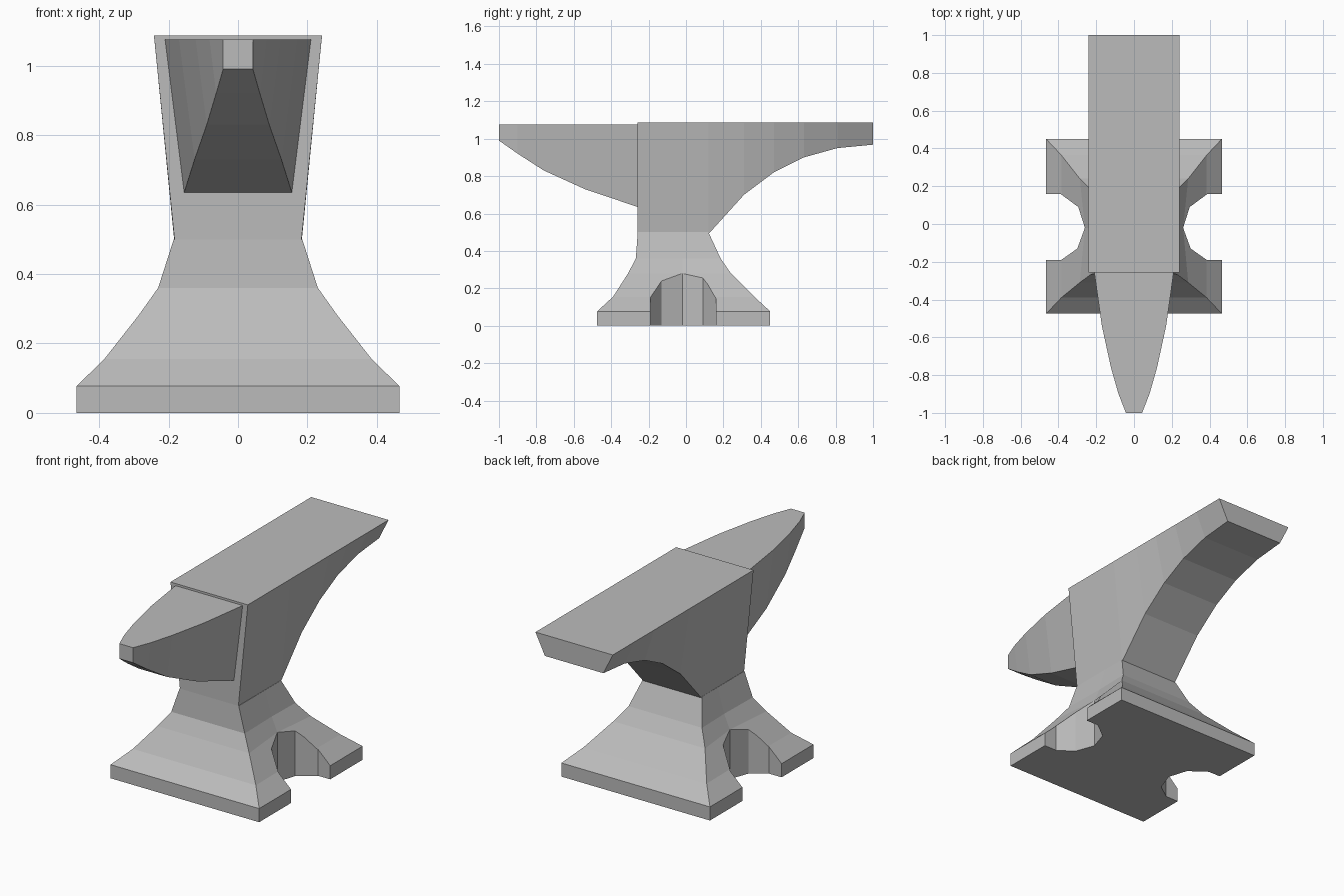
import bpy
import bmesh

cube = bpy.data.objects.get("Cube")
if cube:
    bpy.data.objects.remove(cube, do_unlink=True)

steel = bpy.data.materials.new("grey steel")
steel.use_nodes = True
GREY = (0.5, 0.5, 0.5, 1)
steel.diffuse_color = GREY
steel.node_tree.nodes["Principled BSDF"].inputs["Base Color"].default_value = GREY


def loft(name, rings):
    """Skin a closed solid through rings that have equal point counts."""
    bm = bmesh.new()
    loops = [[bm.verts.new(p) for p in ring] for ring in rings]
    n = len(loops[0])
    for a, b in zip(loops, loops[1:]):
        for i in range(n):
            j = (i + 1) % n
            bm.faces.new((a[i], a[j], b[j], b[i]))
    bm.faces.new(loops[0][::-1])
    bm.faces.new(loops[-1])
    bmesh.ops.recalc_face_normals(bm, faces=bm.faces)
    mesh = bpy.data.meshes.new(name)
    bm.to_mesh(mesh)
    bm.free()
    mesh.materials.append(steel)
    obj = bpy.data.objects.new(name, mesh)
    bpy.context.collection.objects.link(obj)
    return obj


# Flared foot and waist: height, corner x, mid-side x, front y, back y
foot_levels = [
    (0.00, 0.465, 0.465, -0.475, 0.45),
    (0.077, 0.465, 0.465, -0.475, 0.45),
    (0.155, 0.385, 0.38, -0.39, 0.365),
    (0.28, 0.287, 0.26, -0.31, 0.24),
    (0.36, 0.23, 0.225, -0.268, 0.185),
    (0.50, 0.185, 0.185, -0.258, 0.12),
]
foot = loft("foot", [
    [(-x, f, z), (x, f, z), (m, -0.02, z), (x, b, z), (-x, b, z), (-m, -0.02, z)]
    for z, x, m, f, b in foot_levels])

# Scooped notch through each side of the foot
notch = [(0.6, 0.16), (0.39, 0.16), (0.295, 0.09), (0.26, -0.02),
         (0.30, -0.13), (0.385, -0.19), (0.6, -0.19)]
for side in (-1, 1):
    cutter = loft("notch_cutter", [[(side * x, y, z) for x, y in notch] for z in (-0.1, 0.45)])
    cutter.hide_render = True
    mod = foot.modifiers.new("notch", "BOOLEAN")
    mod.operation = "DIFFERENCE"
    mod.solver = "EXACT"
    mod.object = cutter
    bpy.context.view_layer.objects.active = foot
    bpy.ops.object.modifier_apply(modifier=mod.name)
    bpy.data.objects.remove(cutter, do_unlink=True)

# Body and heel: wide flat face above, narrower curved underside
underside = [(-0.258, 0.50), (0.12, 0.49), (0.31, 0.70), (0.47, 0.82),
             (0.63, 0.90), (0.81, 0.95), (1.0, 0.968)]
loft("body_and_heel", [
    [(-0.183, y, z), (0.183, y, z), (0.242, y, 1.087), (-0.242, y, 1.087)]
    for y, z in underside])

# Horn: y, underside z, top half width, underside half width
horn_sections = [
    (-0.258, 0.635, 0.21, 0.155),
    (-0.54, 0.73, 0.17, 0.125),
    (-0.76, 0.83, 0.122, 0.09),
    (-0.90, 0.92, 0.082, 0.063),
    (-1.0, 0.99, 0.043, 0.043),
]
loft("horn", [
    [(-b, y, z), (b, y, z), (t, y, 1.075), (-t, y, 1.075)]
    for y, z, t, b in horn_sections])
